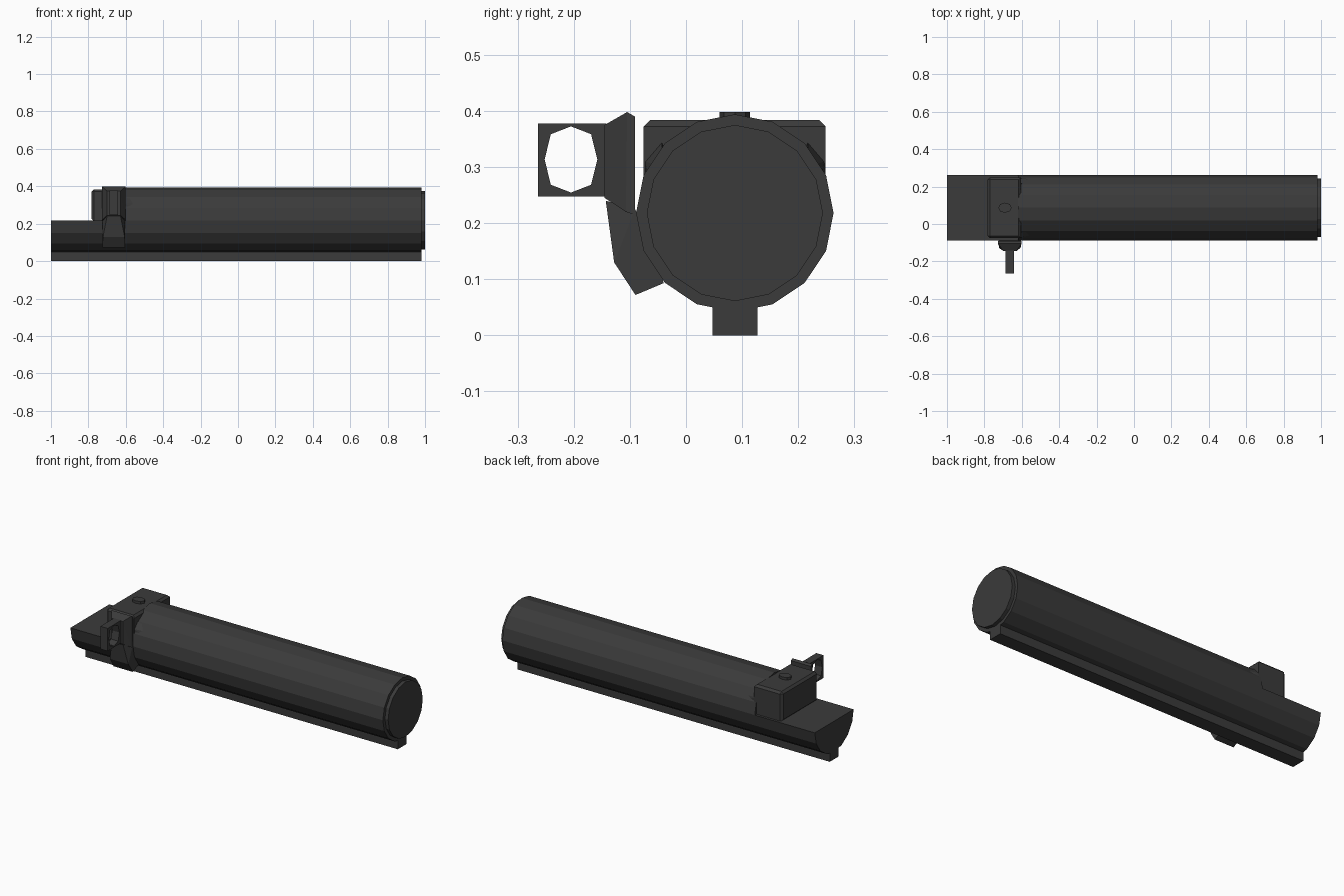
import bpy, bmesh, math

if "Cube" in bpy.data.objects:
    bpy.data.objects.remove(bpy.data.objects["Cube"])

CY, CZ, R = 0.087, 0.218, 0.176      # axis and radius of the main tube
HX = -0.664                          # x centre of the handle

steel = bpy.data.materials.new("dark_steel")
steel.diffuse_color = (0.043, 0.043, 0.043, 1)
steel.use_nodes = True
steel.node_tree.nodes["Principled BSDF"].inputs["Base Color"].default_value = steel.diffuse_color


def finish(name, bm):
    bmesh.ops.recalc_face_normals(bm, faces=bm.faces[:])
    me = bpy.data.meshes.new(name)
    bm.to_mesh(me)
    bm.free()
    me.materials.append(steel)
    ob = bpy.data.objects.new(name, me)
    bpy.context.collection.objects.link(ob)
    return ob


def prism(name, profile, x0, x1):
    """Extrude a yz profile along x."""
    bm = bmesh.new()
    face = bm.faces.new([bm.verts.new((x0, y, z)) for y, z in profile])
    ext = bmesh.ops.extrude_face_region(bm, geom=[face])
    for v in ext["geom"]:
        if isinstance(v, bmesh.types.BMVert):
            v.co.x = x1
    return finish(name, bm)


def hull(name, pts):
    bm = bmesh.new()
    for p in pts:
        bm.verts.new(p)
    res = bmesh.ops.convex_hull(bm, input=bm.verts[:])
    junk = [g for g in res["geom_interior"] if isinstance(g, bmesh.types.BMVert)]
    bmesh.ops.delete(bm, geom=junk, context='VERTS')
    bmesh.ops.dissolve_limit(bm, angle_limit=0.02, verts=bm.verts[:], edges=bm.edges[:])
    return finish(name, bm)


def arc(r, n0, n1):
    return [(CY + r * math.cos(i * math.pi / 8), CZ + r * math.sin(i * math.pi / 8))
            for i in range(n0, n1)]


# Main tube, its end cap and the open half tube at the rear
prism("main_tube", arc(R, 0, 16), -0.62, 0.98)
prism("end_cap", arc(R - 0.019, 0, 16), 0.97, 1.0)
prism("rear_half_tube", arc(R, 8, 17), -1.0, -0.62)

# Keel rail underneath
prism("keel_rail", [(0.047, 0), (0.127, 0), (0.127, 0.07), (0.047, 0.07)], -1.0, 0.98)

# Cross block with chamfered edges
bm = bmesh.new()
bmesh.ops.create_cube(bm, size=1)
for v in bm.verts:
    v.co.x = -0.694 + v.co.x * 0.178
    v.co.y = 0.0865 + v.co.y * 0.325
    v.co.z = 0.299 + v.co.z * 0.17
edges = [e for e in bm.edges if all(v.co.z > 0.3 for v in e.verts)
         or all(v.co.x < -0.7 for v in e.verts)]
bmesh.ops.bevel(bm, geom=edges, offset=0.012, segments=1, affect='EDGES')
finish("cross_block", bm)

# Ramps that blend the block into the tube on both sides
for side, s in (("front", -1), ("back", 1)):
    hull(side + "_ramp", [(-0.61, CY + s * y, z) for y, z in
                          ((0.16, 0.22), (0.16, 0.31), (0.13, 0.345), (0.08, 0.22))]
         + [(-0.48, CY + s * 0.145, 0.24), (-0.48, CY + s * 0.13, 0.3)])

# Round stud on top of the block
prof = [(HX - 0.026 + 0.036 * math.cos(i * math.pi / 4),
         CY + 0.027 * math.sin(i * math.pi / 4)) for i in range(8)]
hull("top_stud", [(x, y, z) for x, y in prof for z in (0.37, 0.398)])

# Handle arm: lower bend and upper plate, as (half width, y, z)
lower = [(0.061, -0.04, 0.093), (0.061, -0.09, 0.072), (0.058, -0.128, 0.13),
         (0.036, -0.143, 0.24), (0.061, -0.091, 0.225), (0.061, -0.05, 0.15)]
upper = [(0.063, -0.091, 0.215), (0.063, -0.091, 0.39), (0.063, -0.105, 0.398),
         (0.063, -0.107, 0.22), (0.036, -0.145, 0.245), (0.036, -0.145, 0.375),
         (0.042, -0.13, 0.381)]
for name, pts in (("handle_lower_arm", lower), ("handle_upper_plate", upper)):
    hull(name, [(HX + s * w, y, z) for w, y, z in pts for s in (-1, 1)])

# Handle loop: rectangular frame with an eight sided opening
bm = bmesh.new()
rings = []
for x in (HX - 0.023, HX + 0.023):
    for outer in (True, False):
        ring = []
        for i in range(8):
            c, s = math.cos(i * math.pi / 4), math.sin(i * math.pi / 4)
            if outer:
                y = -0.203 + 0.061 * ((c > 0.1) - (c < -0.1))
                z = 0.3125 + 0.065 * ((s > 0.1) - (s < -0.1))
            else:
                k = 1.08 if i % 2 else 1
                y, z = -0.205 + 0.047 * c * k, 0.3135 + 0.059 * s * k
            ring.append(bm.verts.new((x, y, z)))
        rings.append(ring)
for a, b in ((0, 1), (1, 3), (3, 2), (2, 0)):
    for i in range(8):
        j = (i + 1) % 8
        bm.faces.new((rings[a][i], rings[a][j], rings[b][j], rings[b][i]))
finish("handle_loop", bm)
